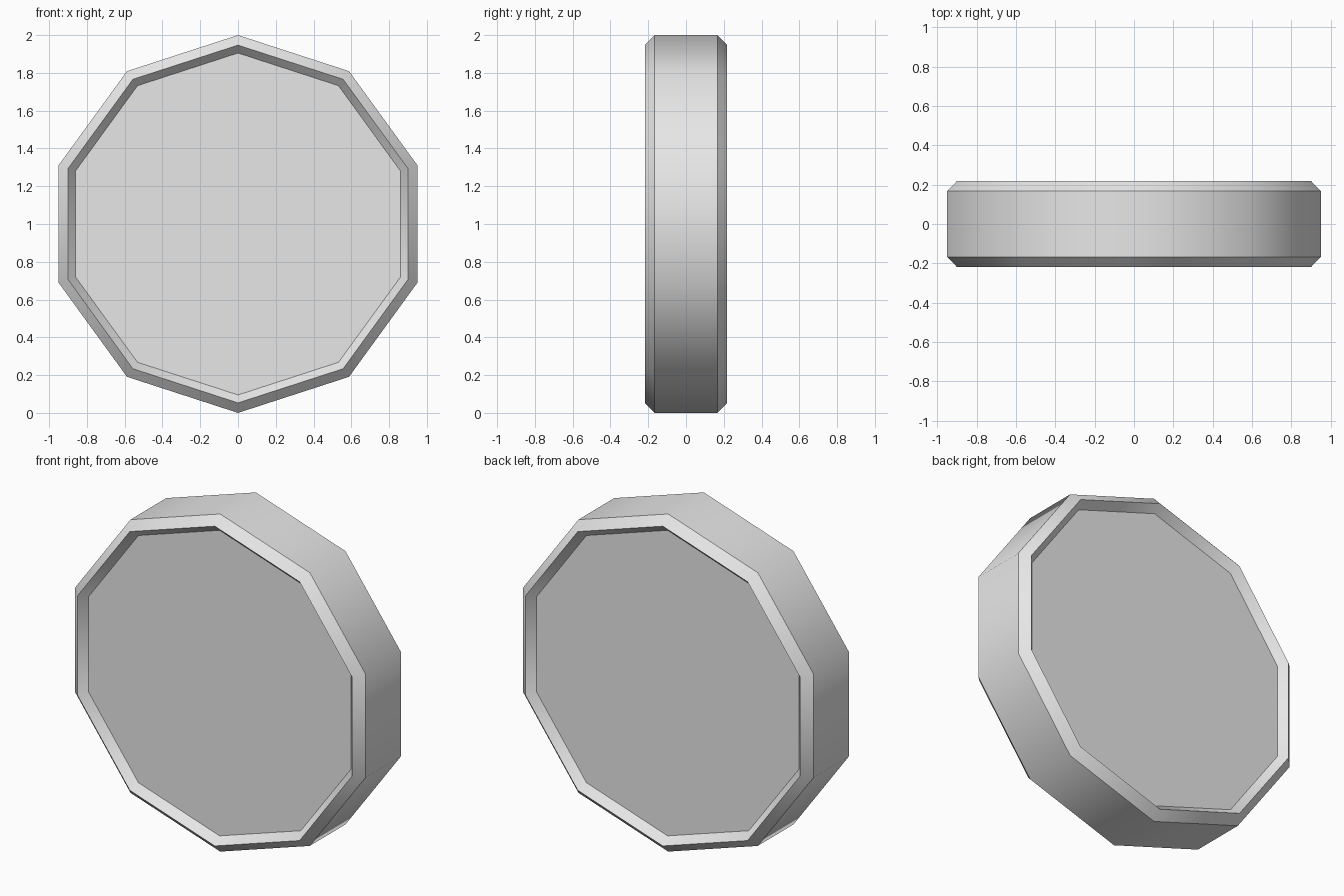
import bpy, bmesh
from math import radians
from mathutils import Matrix, Vector

cube = bpy.data.objects.get("Cube")
if cube:
    bpy.data.objects.remove(cube, do_unlink=True)

SIDES = 10

# Single plain grey
grey = bpy.data.materials.new("light_grey")
grey.use_nodes = True
colour = (0.8, 0.8, 0.8, 1)
grey.diffuse_color = colour
grey.node_tree.nodes["Principled BSDF"].inputs["Base Color"].default_value = colour

# Cross-section (radius, y): front panel edge, front rim, tread, back rim, back panel edge
half = [(0.905, 0.172), (0.947, 0.218), (1.0, 0.167)]
profile = [(r, -y) for r, y in half] + [(r, y) for r, y in reversed(half)]

bm = bmesh.new()
rings = []
for r, y in profile:
    ring = [bm.verts.new(Matrix.Rotation(radians(360 * i / SIDES), 3, 'Y') @ Vector((0, y, r))
                         + Vector((0, 0, 1)))
            for i in range(SIDES)]
    rings.append(ring)

# Bands between neighbouring rings
for a, b in zip(rings, rings[1:]):
    for i in range(SIDES):
        j = (i + 1) % SIDES
        bm.faces.new((a[i], a[j], b[j], b[i]))

# Flat recessed panels, front and back
bm.faces.new(rings[0])
bm.faces.new(rings[-1])
bmesh.ops.recalc_face_normals(bm, faces=bm.faces)

mesh = bpy.data.meshes.new("ten_sided_disc")
bm.to_mesh(mesh)
bm.free()
mesh.materials.append(grey)
disc = bpy.data.objects.new("ten_sided_disc", mesh)
bpy.context.collection.objects.link(disc)

# Smooth around each band, sharp between bands
bpy.ops.object.select_all(action='DESELECT')
disc.select_set(True)
bpy.context.view_layer.objects.active = disc
bpy.ops.object.shade_smooth_by_angle(angle=radians(40))
